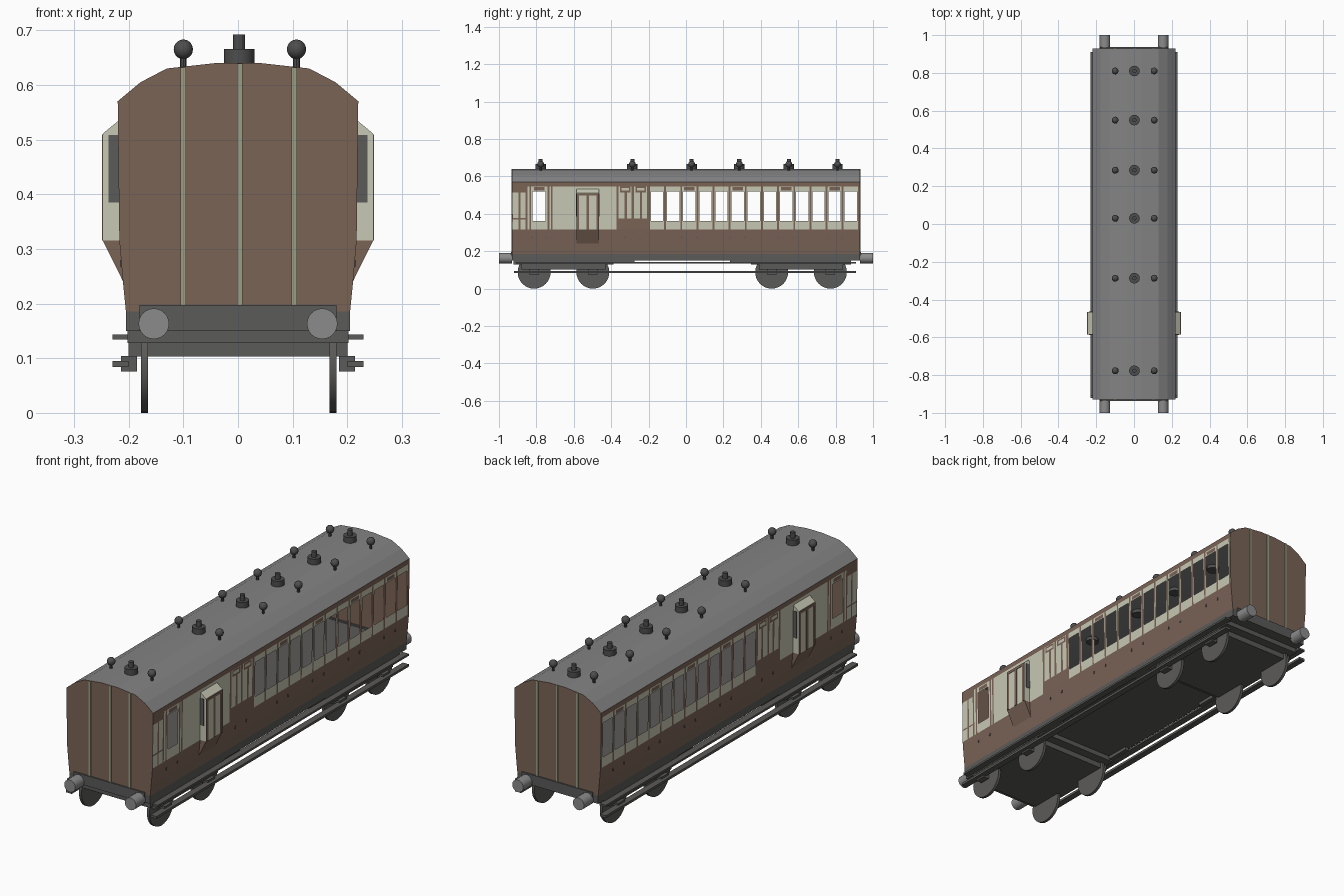
import bpy, bmesh, math
from mathutils import Matrix

if "Cube" in bpy.data.objects:
    bpy.data.objects.remove(bpy.data.objects["Cube"])


def mat(name, r, g, b):
    m = bpy.data.materials.new(name)
    m.diffuse_color = (r, g, b, 1)
    m.use_nodes = True
    m.node_tree.nodes["Principled BSDF"].inputs["Base Color"].default_value = m.diffuse_color
    return m


BROWN = mat("brown paint", 0.195, 0.127, 0.094)
CREAM = mat("cream paint", 0.58, 0.58, 0.46)
STRIP = mat("end strip green grey", 0.33, 0.34, 0.235)
ROOF = mat("roof grey", 0.23, 0.23, 0.23)
DARK = mat("underframe grey", 0.105, 0.103, 0.1)
STEEL = mat("buffer grey", 0.26, 0.26, 0.26)
VENT = mat("vent grey", 0.075, 0.075, 0.075)


def finish(name, bm, *mats):
    me = bpy.data.meshes.new(name)
    bm.to_mesh(me)
    bm.free()
    for m in mats:
        me.materials.append(m)
    ob = bpy.data.objects.new(name, me)
    bpy.context.collection.objects.link(ob)
    return ob


def box(name, x, y, z, m):
    bm = bmesh.new()
    bmesh.ops.create_cube(bm, size=1)
    for v in bm.verts:
        for i, (a, b) in enumerate((x, y, z)):
            v.co[i] = a if v.co[i] < 0 else b
    return finish(name, bm, m)


def side_box(name, x, y, z, m):
    """Box repeated on both sides of the coach"""
    box(name + "_right", x, y, z, m)
    box(name + "_left", (-x[1], -x[0]), y, z, m)


def cyl(name, r, depth, loc, axis, m, n=24):
    bm = bmesh.new()
    rot = {"x": Matrix.Rotation(math.pi / 2, 4, "Y"),
           "y": Matrix.Rotation(math.pi / 2, 4, "X"), "z": Matrix()}[axis]
    bmesh.ops.create_cone(bm, cap_ends=True, segments=n, radius1=r, radius2=r,
                          depth=depth, matrix=Matrix.Translation(loc) @ rot)
    ob = finish(name, bm, m)
    if n > 12:
        for f in ob.data.polygons:
            f.use_smooth = len(f.vertices) == 4
        for e in ob.data.edges:
            e.use_edge_sharp = False
        bm = bmesh.new()
        bm.from_mesh(ob.data)
        for e in bm.edges:
            e.smooth = e.calc_face_angle(0) < 0.6
        bm.to_mesh(ob.data)
        bm.free()
    return ob


def prism(name, pts, y0, y1, m, caps=True, closed=True):
    """Extrude an x,z profile along y"""
    bm = bmesh.new()
    a = [bm.verts.new((x, y0, z)) for x, z in pts]
    b = [bm.verts.new((x, y1, z)) for x, z in pts]
    n = len(pts)
    for i in range(n if closed else n - 1):
        j = (i + 1) % n
        bm.faces.new((a[i], a[j], b[j], b[i]))
    if caps:
        bm.faces.new(a[::-1])
        bm.faces.new(b)
    if closed:
        bmesh.ops.recalc_face_normals(bm, faces=bm.faces)
    return finish(name, bm, m)


L = 0.93
SIDE = [(0.205, 0.185), (0.21, 0.235), (0.217, 0.315), (0.22, 0.57)]
ARCH = [(0.22, 0.57), (0.178, 0.605), (0.13, 0.63), (0.04, 0.64)]


def side_x(z):
    for (x0, z0), (x1, z1) in zip(SIDE, SIDE[1:]):
        if z <= z1 + 1e-6:
            return x0 + (x1 - x0) * (z - z0) / (z1 - z0)
    return SIDE[-1][0]


# Side wall layout: painted rectangles (y0, y1, z0, z1, colour); -1 is an opening
B, C, HOLE = 0, 1, -1
rects = [(-L, L, 0.185, 0.57, B), (-L, L, 0.315, 0.547, C), (-L, L, 0.235, 0.24, B)]


def strip(y, w=0.01, z0=0.315, z1=0.547):
    rects.append((y - w / 2, y + w / 2, z0, z1, B))


PITCH = 0.0863
windows = [-0.155 + PITCH * i for i in range(13)]
for i, y in enumerate(windows):
    strip(y - PITCH / 2)
    rects.append((y - 0.033, y + 0.033, 0.362, 0.52, HOLE))
    if i % 3 == 2:
        rects.append((y - 0.028, y + 0.028, 0.525, 0.542, B))
strip(windows[-1] + PITCH / 2)
# guard's door and end panel
rects += [(-L, -0.85, 0.515, 0.547, B), (-L, -0.85, 0.37, 0.377, B),
          (-0.82, -0.75, 0.362, 0.52, HOLE), (-0.813, -0.757, 0.525, 0.542, B)]
for y in (-0.89, -0.853, -0.833, -0.735, -0.718):
    strip(y, 0.009)
# luggage double doors
rects.append((-0.37, -0.2, 0.315, 0.375, B))
for y in (-0.366, -0.322, -0.285, -0.24, -0.203):
    strip(y, 0.012)
for y in (-0.325, -0.243):
    rects += [(y - 0.028, y + 0.028, 0.515, 0.545, B), (y - 0.02, y + 0.02, 0.524, 0.537, C)]

ys = sorted({round(v, 4) for r in rects for v in r[:2]})
zs = sorted({round(v, 4) for r in rects for v in r[2:4]})
for s, label in ((1, "right"), (-1, "left")):
    bm = bmesh.new()
    grid = {(y, z): bm.verts.new((s * side_x(z), y, z)) for y in ys for z in zs}
    for y0, y1 in zip(ys, ys[1:]):
        for z0, z1 in zip(zs, zs[1:]):
            cy, cz = (y0 + y1) / 2, (z0 + z1) / 2
            paint = [r[4] for r in rects if r[0] < cy < r[1] and r[2] < cz < r[3]][-1]
            if paint == HOLE:
                continue
            q = [grid[k] for k in ((y0, z0), (y1, z0), (y1, z1), (y0, z1))]
            bm.faces.new(q[::s]).material_index = paint
    bmesh.ops.delete(bm, geom=[v for v in bm.verts if not v.link_faces], context="VERTS")
    finish("side_wall_" + label, bm, BROWN, CREAM)

# Roof and end walls
arch = ARCH + [(-x, z) for x, z in ARCH[::-1]]
prism("roof", arch, -L, L, ROOF, caps=False, closed=False)
outline = SIDE[:-1] + arch + [(-x, z) for x, z in SIDE[-2::-1]]
for s, label in ((-1, "front"), (1, "back")):
    prism(label + "_end_wall", outline, *sorted((s * L, s * (L - 0.004))), BROWN)
    for x, top in ((-0.1, 0.632), (0.003, 0.639), (0.103, 0.632)):
        box(label + "_end_strip", (x - 0.005, x + 0.005),
            sorted((s * L, s * (L + 0.003))), (0.187, top), STRIP)
    box(label + "_buffer_beam", (-0.18, 0.18), sorted((s * 0.92, s * 0.936)), (0.15, 0.197), DARK)
    for x in (-0.154, 0.154):
        cyl(label + "_buffer", 0.028, 0.07, (x, s * 0.965, 0.163), "y", STEEL)

# Guard's lookouts
LY = (-0.585, -0.465)
for s, label in ((1, "right"), (-1, "left")):
    prism("lookout_base_" + label, [(s * x, z) for x, z in
          ((0.21, 0.24), (0.247, 0.315), (0.215, 0.315))], *LY, BROWN)
    prism("lookout_" + label, [(s * x, z) for x, z in
          ((0.215, 0.315), (0.247, 0.315), (0.247, 0.511), (0.218, 0.535))], *LY, CREAM)
for y in LY:
    side_box("lookout_window", (0.218, 0.237), (y - 0.002, y + 0.002), (0.385, 0.508), DARK)
for y0, y1 in ((-0.585, -0.571), (-0.532, -0.518), (-0.479, -0.465)):
    side_box("lookout_strip", (0.246, 0.249), (y0, y1), (0.315, 0.505), BROWN)
side_box("lookout_rail", (0.246, 0.249), LY, (0.497, 0.509), BROWN)

# Door hinges
for y in [-0.785, -0.285] + windows[2::3]:
    for d in (-0.04, 0.04):
        side_box("door_hinge", (0.21, 0.216), (y + d - 0.003, y + d + 0.003), (0.268, 0.28), DARK)

# Underframe and footboards
box("underframe", (-0.205, 0.205), (-L, L), (0.15, 0.19), DARK)
side_box("upper_footboard", (0.198, 0.23), (-0.91, 0.91), (0.134, 0.143), DARK)
side_box("lower_footboard", (0.2, 0.23), (-0.92, 0.91), (0.084, 0.095), DARK)

# Bogies with wheels
for c, inner in ((-0.655, 1), (0.615, -1)):
    box("bogie_frame", (-0.202, 0.202), (c - 0.268, c + 0.268), (0.128, 0.15), DARK)
    box("bogie_lower_frame", (-0.2, 0.2), (c - 0.225, c + 0.225), (0.103, 0.128), DARK)
    side_box("bogie_bracket", (0.18, 0.2),
             sorted((c + inner * 0.26, c + inner * 0.38)), (0.135, 0.15), DARK)
    for dy in (-0.157, 0.157):
        side_box("axle_box", (0.185, 0.214), (c + dy - 0.025, c + dy + 0.025), (0.076, 0.104), DARK)
        for x in (-0.171, 0.174):
            cyl("wheel", 0.088, 0.013, (x, c + dy, 0.088), "x", DARK, 32)

# Roof lamps and ball ventilators
for y in (-0.777, -0.287, 0.03, 0.285, 0.55, 0.81):
    cyl("lamp_base", 0.028, 0.042, (0.002, y, 0.645), "z", VENT, 16)
    cyl("lamp_top", 0.011, 0.03, (0.002, y, 0.677), "z", VENT, 12)
    for x in (-0.1, 0.107):
        cyl("ventilator_stem", 0.006, 0.03, (x, y, 0.64), "z", VENT, 8)
        bm = bmesh.new()
        bmesh.ops.create_uvsphere(bm, u_segments=14, v_segments=10, radius=0.018,
                                  matrix=Matrix.Translation((x, y, 0.665)))
        for f in bm.faces:
            f.smooth = True
        finish("ball_ventilator", bm, VENT)
